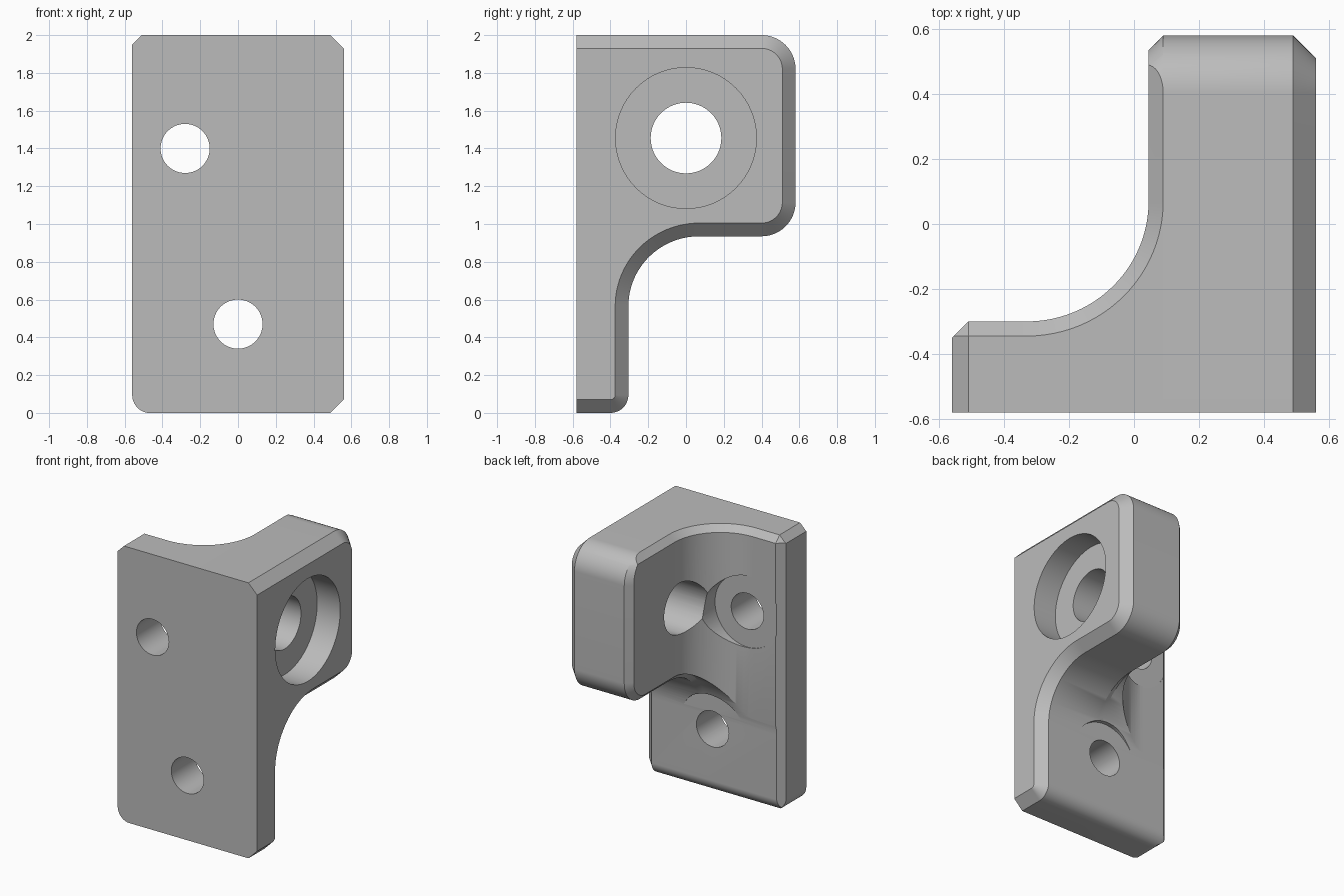
import bpy
import math

if "Cube" in bpy.data.objects:
    bpy.data.objects.remove(bpy.data.objects["Cube"], do_unlink=True)

grey = bpy.data.materials.new("plain_grey")
grey.use_nodes = True
grey.diffuse_color = (0.5, 0.5, 0.5, 1)
grey.node_tree.nodes["Principled BSDF"].inputs["Base Color"].default_value = (0.5, 0.5, 0.5, 1)


def arc(cu, cv, ru, rv, start, end, steps=24):
    angles = [math.radians(start + (end - start) * i / steps) for i in range(steps + 1)]
    return [(cu + ru * math.cos(a), cv + rv * math.sin(a)) for a in angles]


def loft(name, axis, stations):
    """Skin matching closed rings, each given as (position on axis, outline)."""
    place = {"x": lambda p, u, v: (p, u, v),
             "y": lambda p, u, v: (u, p, v),
             "z": lambda p, u, v: (u, v, p)}[axis]
    n = len(stations[0][1])
    verts = [place(p, u, v) for p, ring in stations for u, v in ring]
    faces = [list(range(n)), list(range(len(verts) - n, len(verts)))]
    for s in range(len(stations) - 1):
        for i in range(n):
            j = (i + 1) % n
            faces.append([s * n + i, s * n + j, (s + 1) * n + j, (s + 1) * n + i])
    mesh = bpy.data.meshes.new(name)
    mesh.from_pydata(verts, [], faces)
    obj = bpy.data.objects.new(name, mesh)
    bpy.context.collection.objects.link(obj)
    mesh.materials.append(grey)
    # consistent outward normals
    bpy.context.view_layer.objects.active = obj
    bpy.ops.object.select_all(action="DESELECT")
    obj.select_set(True)
    bpy.ops.object.mode_set(mode="EDIT")
    bpy.ops.mesh.select_all(action="SELECT")
    bpy.ops.mesh.normals_make_consistent(inside=False)
    bpy.ops.object.mode_set(mode="OBJECT")
    return obj


def cylinder(name, axis, centre, radius, start, end):
    ring = arc(*centre, radius, radius, 0, 360, 64)[:-1]
    return loft(name, axis, [(start, ring), (end, ring)])


def combine(target, tool, operation):
    mod = target.modifiers.new(tool.name, "BOOLEAN")
    mod.operation, mod.object, mod.solver = operation, tool, "EXACT"
    bpy.context.view_layer.objects.active = target
    bpy.ops.object.modifier_apply(modifier=mod.name)
    bpy.data.objects.remove(tool, do_unlink=True)


def side_outline(top=0, arm=0, plate=0, base=0):
    """Plate with a filleted arm, each edge pulled in by its own chamfer."""
    return ([(-0.58, base)]
            + arc(-0.40, 0.095, 0.095 - plate, 0.095 - base, -90, 0)
            + arc(0.07, 0.565, 0.375 + plate, 0.37 + arm, 180, 90)
            + arc(0.40, 1.115, 0.18 - arm, 0.18 - arm, -90, 0)
            + arc(0.40, 1.82, 0.18 - arm, 0.18 - top, 0, 90)
            + [(-0.58, 2 - top)])


def plan_outline(inset=0):
    """Plate and arm from above, with the inner corner filleted."""
    return ([(-0.7, -0.7), (0.7, -0.7), (0.7, 0.7), (0.045 + inset, 0.7)]
            + arc(-0.33, 0.07, 0.375 + inset, 0.37 + inset, 0, -90)
            + [(-0.51, -0.30 - inset), (-0.7, -0.49 - inset)])


# Main body: side shape trimmed by the plan and front shapes
c = 0.07
bracket = loft("corner_bracket", "x", [
    (-0.6, side_outline(arm=0.045)),
    (0.045, side_outline(arm=0.045)),
    (0.09, side_outline()),
    (0.56 - c, side_outline()),
    (0.56, side_outline(c, c, c, c))])
plan = loft("plan_trim", "z", [
    (-0.1, plan_outline()), (1.955, plan_outline()), (2.005, plan_outline(0.05))])
combine(bracket, plan, "INTERSECT")
front = ([(0.7, -0.1), (0.7, 2.1), (-0.41, 2.1), (-0.56, 1.95)]
         + arc(-0.464, 0.095, 0.096, 0.096, 180, 270) + [(-0.46, -0.1)])
combine(bracket, loft("front_trim", "y", [(-0.8, front), (0.8, front)]), "INTERSECT")

# Screw holes with clearance recesses cut into the fillets
for centre in ((-0.28, 1.40), (0.0, 0.47)):
    combine(bracket, cylinder("screw_recess", "y", centre, 0.26, -0.304, 0.3), "DIFFERENCE")
    combine(bracket, cylinder("screw_hole", "y", centre, 0.13, -0.7, 0.0), "DIFFERENCE")

# Counterbored hole through the arm
combine(bracket, cylinder("arm_recess", "x", (0, 1.455), 0.373, 0.375, 0.7), "DIFFERENCE")
combine(bracket, cylinder("arm_hole", "x", (0, 1.455), 0.187, -0.5, 0.6), "DIFFERENCE")

bpy.ops.object.select_all(action="DESELECT")
bracket.select_set(True)
bpy.context.view_layer.objects.active = bracket
bpy.ops.object.shade_smooth_by_angle(angle=math.radians(25))
